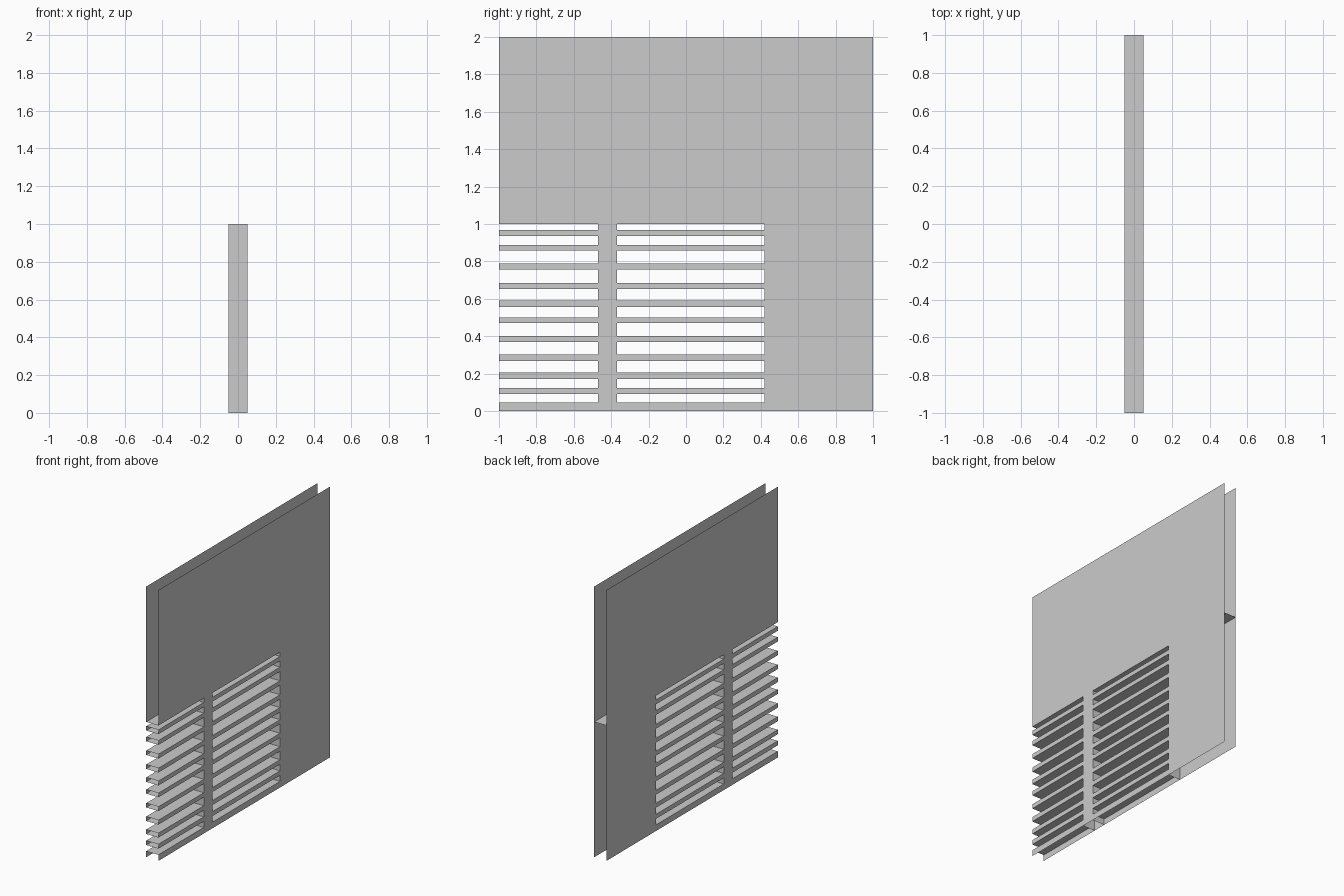
import bpy

if "Cube" in bpy.data.objects:
    bpy.data.objects.remove(bpy.data.objects["Cube"])

HX = 0.05                                  # half the wall thickness
POST = (-0.47, -0.37)
JAMB = 0.42
SLATS = [(0.936, 0.968), (0.857, 0.889), (0.756, 0.788), (0.653, 0.685),
         (0.557, 0.590), (0.470, 0.501), (0.368, 0.400), (0.268, 0.301),
         (0.172, 0.205), (0.090, 0.123), (0.0, 0.045)]


def build(name, quads):
    verts = [v for q in quads for v in q]
    faces = [tuple(range(4 * i, 4 * i + 4)) for i in range(len(quads))]
    mesh = bpy.data.meshes.new(name)
    mesh.from_pydata(verts, [], faces)
    obj = bpy.data.objects.new(name, mesh)
    bpy.context.collection.objects.link(obj)
    return obj


def sides(y0, y1, z0, z1):
    """Matching thin sheets on both wall faces, normals outward."""
    return [[(HX, y0, z0), (HX, y1, z0), (HX, y1, z1), (HX, y0, z1)],
            [(-HX, y1, z0), (-HX, y0, z0), (-HX, y0, z1), (-HX, y1, z1)]]


def level(y0, y1, z, up=True):
    q = [(-HX, y0, z), (HX, y0, z), (HX, y1, z), (-HX, y1, z)]
    return q if up else q[::-1]


def cross(y, front=True):
    q = [(-HX, y, 0), (HX, y, 0), (HX, y, 1), (-HX, y, 1)]
    return q if front else q[::-1]


# Upper wall, open at top and ends, with a flat underside
build("upper_wall", sides(-1, 1, 1, 2) + [level(-1, 1, 1, False)])

# Solid lower wall beside the opening
build("lower_wall", sides(JAMB, 1, 0, 1) + [cross(JAMB)])

# Upright post, open at the bottom
build("post", sides(*POST, 0, 1) + [cross(POST[0]), cross(POST[1], False)])

# Horizontal slats in both bays; the lowest has no underside
for i, (z0, z1) in enumerate(SLATS):
    quads = []
    for y0, y1 in ((-1, POST[0]), (POST[1], JAMB)):
        quads += sides(y0, y1, z0, z1) + [level(y0, y1, z1)]
        if z0 > 0:
            quads.append(level(y0, y1, z0, False))
    build(f"slat_{i + 1}", quads)
